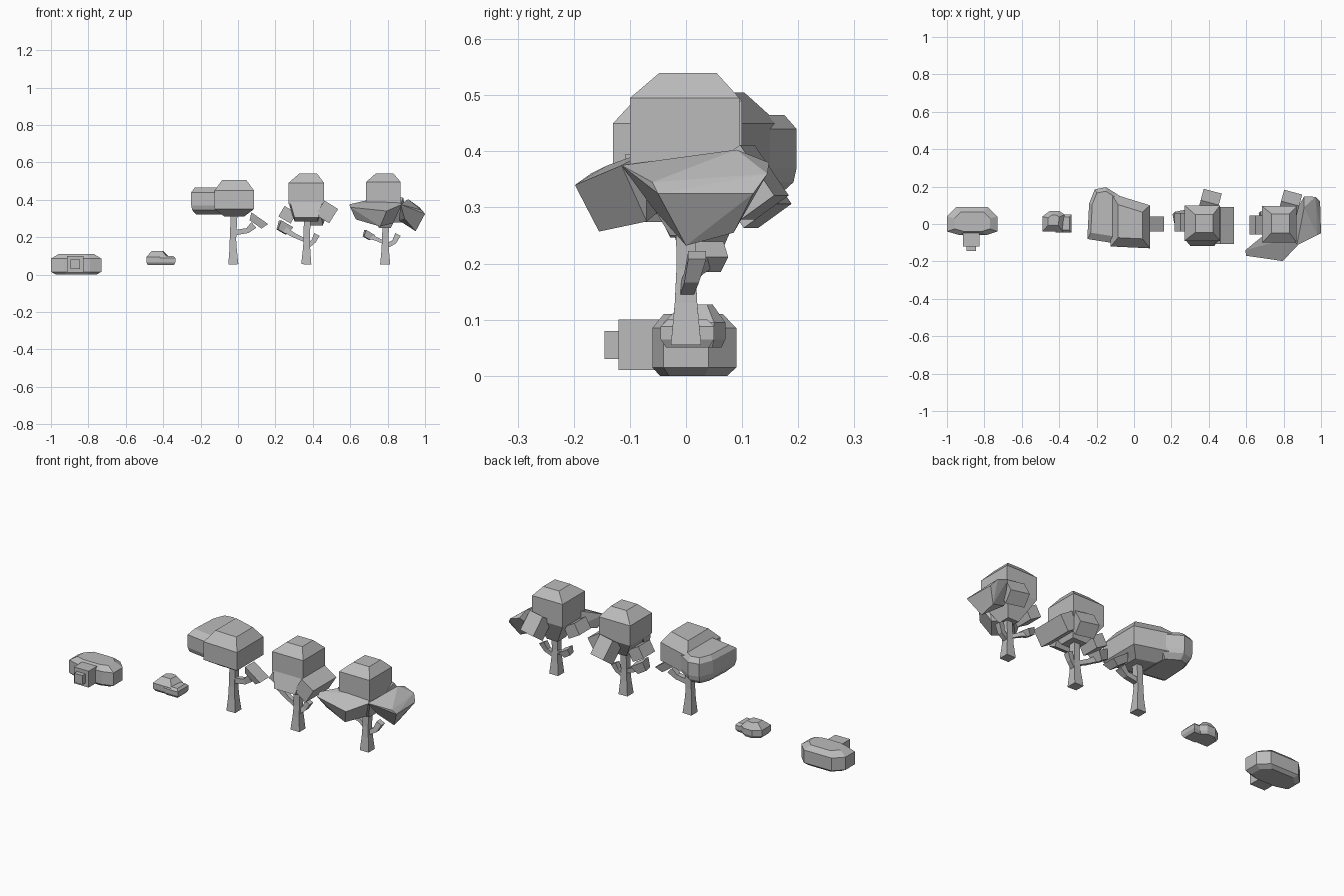
import bpy, bmesh, math
from mathutils import Vector, Euler

cube = bpy.data.objects.get("Cube")
if cube:
    bpy.data.objects.remove(cube, do_unlink=True)

grey = bpy.data.materials.new("plain grey")
grey.use_nodes = True
grey.diffuse_color = (0.5, 0.5, 0.5, 1)
grey.node_tree.nodes["Principled BSDF"].inputs["Base Color"].default_value = grey.diffuse_color


def finish(name, bm):
    """Turn a bmesh into a flat shaded object."""
    bmesh.ops.recalc_face_normals(bm, faces=bm.faces)
    mesh = bpy.data.meshes.new(name)
    bm.to_mesh(mesh)
    bm.free()
    mesh.materials.append(grey)
    obj = bpy.data.objects.new(name, mesh)
    bpy.context.collection.objects.link(obj)
    return obj


def hull(name, points):
    """Faceted convex lump around a few points."""
    bm = bmesh.new()
    for point in points:
        bm.verts.new(point)
    result = bmesh.ops.convex_hull(bm, input=bm.verts)
    loose = [v for v in result["geom_interior"] if isinstance(v, bmesh.types.BMVert)]
    bmesh.ops.delete(bm, geom=loose, context="VERTS")
    bmesh.ops.dissolve_limit(bm, angle_limit=math.radians(3), verts=bm.verts, edges=bm.edges)
    return finish(name, bm)


def blob(name, outline, layers, centre=None):
    """Plan outline repeated at several heights, scaled about a centre."""
    if centre is None:
        centre = [sum(axis) / len(outline) for axis in zip(*outline)]
    cx, cy = centre
    return hull(name, [(cx + (x - cx) * s, cy + (y - cy) * s, z)
                       for z, s in layers for x, y in outline])


def rectangle(x0, x1, y0, y1):
    return [(x0, y0), (x1, y0), (x1, y1), (x0, y1)]


def lobe(name, loc, size, tilt, taper=1.0):
    """Tilted block of leaves; its lower end may be narrower."""
    turn = Euler([math.radians(a) for a in tilt])
    points = []
    for x, y in rectangle(-0.5, 0.5, -0.5, 0.5):
        for z, s in ((0.5, 1), (-0.5, taper)):
            corner = Vector((x * s * size[0], y * s * size[1], z * size[2]))
            corner.rotate(turn)
            points.append(corner + Vector(loc))
    return hull(name, points)


def limb(name, path):
    """Four sided stem through (x, y, z, half width) stations."""
    bm = bmesh.new()
    centres = [Vector(p[:3]) for p in path]
    rings = []
    for i, p in enumerate(path):
        along = centres[min(i + 1, len(path) - 1)] - centres[max(i - 1, 0)]
        across = Vector((0, 1, 0))
        side = across.cross(along).normalized()
        rings.append([bm.verts.new(centres[i] + (side * a + across * b) * p[3])
                      for a, b in rectangle(-1, 1, -1, 1)])
    for low, high in zip(rings, rings[1:]):
        for i in range(4):
            j = (i + 1) % 4
            bm.faces.new((low[i], low[j], high[j], high[i]))
    bm.faces.new(rings[0])
    bm.faces.new(rings[-1])
    return finish(name, bm)


def trunk(name, x, top, bend):
    """Flared foot and slightly bent stem."""
    limb(name, [(x, 0, 0.055, 0.027), (x + bend / 2, 0, 0.13, 0.02),
                (x + bend, 0, 0.19, 0.017), (x + 0.005, 0, top, 0.018)])


# Large bush
blob("large_bush_body",
     [(-0.95, 0.09), (-0.78, 0.09), (-0.73, 0.04), (-0.73, -0.04),
      (-0.79, -0.06), (-0.93, -0.06), (-1, -0.04), (-1, 0.04)],
     [(0, 0.8), (0.015, 1), (0.085, 1), (0.11, 0.7)])
for y0, y1, grow in ((-0.12, -0.03, 0), (-0.145, -0.03, -0.02)):
    hull("large_bush_front_lobe",
         [(x, y, z) for x in (-0.915 - grow, -0.825 + grow) for y in (y0, y1)
          for z in (0.01 - grow, 0.1 + grow)])

# Small bush
blob("small_bush_body",
     [(-0.49, -0.04), (-0.38, -0.04), (-0.37, 0.05), (-0.4, 0.07), (-0.45, 0.07), (-0.49, 0.04)],
     [(0.05, 0.85), (0.065, 1), (0.095, 1), (0.127, 0.5)])
blob("small_bush_side_lobe", rectangle(-0.42, -0.335, -0.045, 0.05),
     [(0.05, 0.8), (0.065, 1), (0.088, 1), (0.1, 0.75)])

# Broad tree
trunk("broad_tree_trunk", -0.025, 0.34, -0.002)
blob("broad_tree_crown",
     [(-0.125, -0.12), (0.085, -0.13), (0.085, 0.1), (-0.125, 0.165)],
     [(0.31, 0.5), (0.35, 1), (0.45, 1), (0.505, 0.62)])
blob("broad_tree_side_crown",
     [(-0.25, -0.08), (-0.06, -0.11), (-0.06, 0.14), (-0.12, 0.17),
      (-0.15, 0.197), (-0.21, 0.185), (-0.24, 0.11)],
     [(0.32, 0.7), (0.345, 0.95), (0.37, 1), (0.44, 1), (0.465, 0.8)])
limb("broad_tree_branch", [(-0.015, 0, 0.225, 0.014), (0.05, 0, 0.235, 0.014),
                           (0.085, 0, 0.265, 0.02)])
lobe("broad_tree_branch_leaf", (0.105, 0, 0.285), (0.11, 0.08, 0.04), (0, 35, 0), 0.7)

# Middle tree
trunk("middle_tree_trunk", 0.365, 0.32, 0.003)
blob("middle_tree_crown", rectangle(0.27, 0.46, -0.09, 0.1),
     [(0.285, 0.45), (0.38, 1), (0.49, 1), (0.54, 0.5)], (0.385, 0))
lobe("middle_tree_front_lobe", (0.365, -0.075, 0.34), (0.18, 0.07, 0.1), (-25, 0, 0), 0.7)
lobe("middle_tree_back_lobe", (0.405, 0.115, 0.33), (0.1, 0.075, 0.11), (35, 0, -15))
lobe("middle_tree_left_lobe", (0.475, -0.008, 0.335), (0.085, 0.2, 0.09), (0, 32, 0))
lobe("middle_tree_right_lobe", (0.265, 0.01, 0.32), (0.075, 0.1, 0.065), (0, 30, 0))
limb("middle_tree_left_twig", [(0.37, 0, 0.15, 0.012), (0.405, 0.01, 0.18, 0.013),
                               (0.422, 0.015, 0.215, 0.016)])
limb("middle_tree_right_twig", [(0.365, 0, 0.18, 0.01), (0.3, 0.01, 0.21, 0.012),
                                (0.25, 0.02, 0.24, 0.015)])
lobe("middle_tree_twig_leaf", (0.245, 0.035, 0.25), (0.075, 0.07, 0.05), (0, 30, 10), 0.7)

# Wide leaf tree
trunk("leafy_tree_trunk", 0.787, 0.3, 0)
blob("leafy_tree_crown", rectangle(0.685, 0.87, -0.1, 0.095),
     [(0.25, 0.35), (0.37, 1), (0.495, 1), (0.54, 0.52)], (0.79, 0.01))
hull("leafy_tree_front_lobe",
     [(0.595, -0.14, 0.375), (0.6, -0.17, 0.36), (0.795, -0.198, 0.34),
      (0.875, -0.115, 0.375), (0.85, -0.07, 0.4), (0.7, -0.055, 0.4),
      (0.63, -0.13, 0.295), (0.76, -0.155, 0.257), (0.83, -0.07, 0.275), (0.72, -0.04, 0.3)])
hull("leafy_tree_left_lobe",
     [(0.87, -0.115, 0.375), (0.98, -0.06, 0.345), (1, -0.05, 0.325), (0.91, 0.09, 0.403),
      (0.91, 0.148, 0.38), (0.97, 0.145, 0.36), (0.995, 0.12, 0.325),
      (0.95, 0.085, 0.255), (0.95, 0, 0.232), (0.89, -0.06, 0.3), (0.86, 0.06, 0.29)])
lobe("leafy_tree_back_lobe", (0.835, 0.11, 0.345), (0.1, 0.075, 0.11), (35, 0, -15))
lobe("leafy_tree_right_lobe", (0.665, -0.005, 0.335), (0.075, 0.1, 0.065), (0, 30, 0))
limb("leafy_tree_left_twig", [(0.79, 0, 0.15, 0.012), (0.835, 0.01, 0.175, 0.013),
                              (0.855, 0.02, 0.215, 0.016)])
limb("leafy_tree_right_twig", [(0.785, 0, 0.17, 0.009), (0.74, 0.02, 0.19, 0.01),
                               (0.7, 0.035, 0.205, 0.013)])
lobe("leafy_tree_twig_leaf", (0.695, 0.04, 0.21), (0.055, 0.06, 0.035), (0, 30, 10), 0.7)
